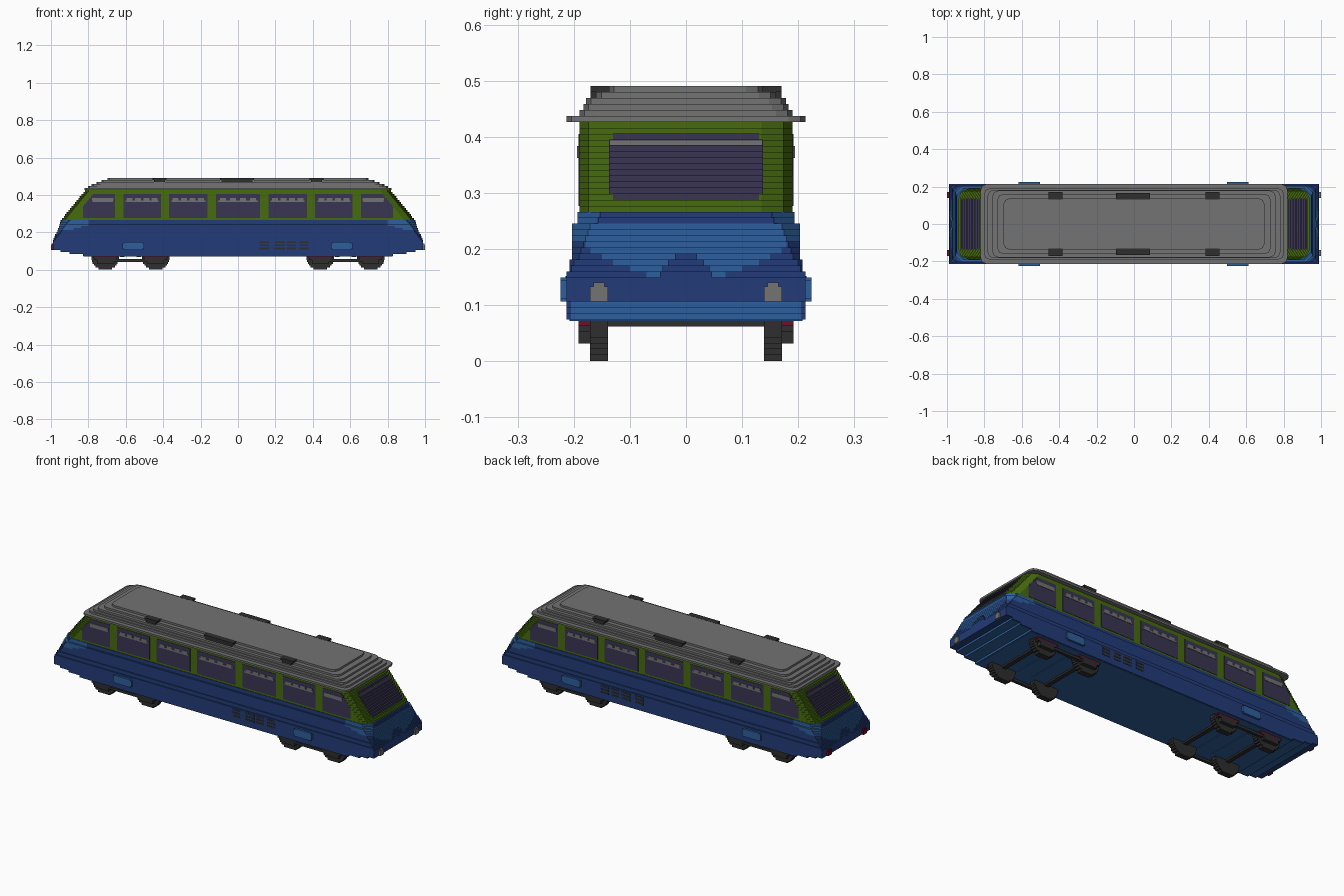
import bpy, math

cube = bpy.data.objects.get("Cube")
if cube:
    bpy.data.objects.remove(cube, do_unlink=True)

H = 0.49 / 46  # height of one step


def lin(c):
    return c / 12.92 if c <= 0.04045 else ((c + 0.055) / 1.055) ** 2.4


def material(name, rgb):
    m = bpy.data.materials.new(name)
    col = tuple(lin(v / 255) for v in rgb) + (1,)
    m.diffuse_color = col
    m.use_nodes = True
    m.node_tree.nodes["Principled BSDF"].inputs["Base Color"].default_value = col
    return m


MATS = {
    "navy": material("navy blue", (34, 60, 120)),
    "blue": material("mid blue", (45, 95, 156)),
    "green": material("leaf green", (70, 108, 14)),
    "grey": material("roof grey", (115, 115, 115)),
    "glass": material("purple glass", (57, 53, 82)),
    "black": material("charcoal", (46, 46, 46)),
    "red": material("dark red", (110, 14, 40)),
}


class Part:
    """Collects prisms into one mesh object."""

    def __init__(self, name):
        self.name, self.v, self.f, self.m, self.mats = name, [], [], [], []

    def prism(self, pts, z0, z1, mat):
        area = sum(a[0] * b[1] - b[0] * a[1] for a, b in zip(pts, pts[1:] + pts[:1]))
        if area < 0:
            pts = pts[::-1]
        n, b = len(pts), len(self.v)
        if mat not in self.mats:
            self.mats.append(mat)
        self.v += [(x, y, z) for z in (z0, z1) for x, y in pts]
        faces = [tuple(b + i for i in range(n))[::-1], tuple(b + n + i for i in range(n))]
        faces += [(b + i, b + (i + 1) % n, b + n + (i + 1) % n, b + n + i) for i in range(n)]
        self.f += faces
        self.m += [self.mats.index(mat)] * len(faces)

    def box(self, x0, x1, y0, y1, z0, z1, mat):
        self.prism([(x0, y0), (x1, y0), (x1, y1), (x0, y1)], z0, z1, mat)

    def build(self):
        me = bpy.data.meshes.new(self.name)
        me.from_pydata(self.v, [], self.f)
        for name in self.mats:
            me.materials.append(MATS[name])
        me.polygons.foreach_set("material_index", self.m)
        me.update()
        ob = bpy.data.objects.new(self.name, me)
        bpy.context.collection.objects.link(ob)
        return ob


def octagon(X, Y, c):
    """Rectangle in plan with stepped-off corners."""
    q = [(X, Y - c), (X - 0.3 * c, Y - 0.3 * c), (X - c, Y)]
    return (q + [(-x, y) for x, y in q[::-1]]
            + [(-x, -y) for x, y in q] + [(x, -y) for x, y in q[::-1]])


SIDES = (-1, 1)

# Blue lower body: navy middle, blue nose centre, navy nose corners
body = Part("lower_body")
skirt_x = {7: 0.83, 8: 0.90, 9: 0.95}
nose_y = {14: 0.07, 15: 0.10, 16: 0.13, 17: 0.15, 18: 0.17, 19: 0.185}
split_x = {20: 0.88, 21: 0.84, 22: 0.80}
for k in range(7, 25):
    z0, z1 = k * H, (k + 1) * H
    X = skirt_x.get(k, 0.99 - 0.0041 * max(0, k - 13))
    Y = 0.213 if k < 15 else 0.208 if k < 17 else 0.203 if k < 23 else 0.193
    c = max(0, k - 14) * 0.004
    xs = split_x.get(k, 0.80)
    body.box(-xs, xs, -Y, Y, z0, z1, "navy")
    yb = 0.205 if k < 10 else 0 if k < 14 else nose_y.get(k)
    for s in SIDES:
        if yb is None:  # all-blue nose
            body.prism([(s * xs, -Y), (s * (X - c), -Y), (s * X, c - Y),
                        (s * X, Y - c), (s * (X - c), Y), (s * xs, Y)], z0, z1, "blue")
            if k > 22:
                body.box(s * (X - 0.01), s * (X + 0.003), c - Y, Y - c, z0, z1, "navy")
            continue
        yb = min(yb, Y - c - 0.004)
        if yb > 0:
            body.box(s * xs, s * X, -yb, yb, z0, z1, "blue")
        for t in SIDES:
            body.prism([(s * xs, t * yb), (s * X, t * yb), (s * X, t * (Y - c)),
                        (s * (X - c - 0.001), t * Y), (s * xs, t * Y)], z0, z1, "navy")
        # raised navy hump in the middle of the nose
        if 14 <= k < 18:
            w = (0.046, 0.042, 0.032, 0.02)[k - 14]
            body.box(s * (X - 0.03), s * (X + 0.004), -w, w, z0, z1, "navy")
body.box(-0.825, 0.825, -0.208, 0.208, 7 * H - 0.003, 7 * H, "blue")
body.build()

# Green cabin with sloping rounded ends, windscreens and side glass
cabin, screens, glass = Part("cabin"), Part("windscreens"), Part("side_windows")
edges = [-0.83, -0.635, -0.39, -0.14, 0.14, 0.39, 0.635, 0.83]
windows = [(a + (0 if i == 0 else 0.022), b - (0 if i == 6 else 0.022))
           for i, (a, b) in enumerate(zip(edges, edges[1:]))]
for k in range(25, 40):
    z0, z1 = k * H, (k + 1) * H
    X = 0.94 - (k - 25) * 0.0088
    cabin.prism(octagon(X, 0.19, 0.055), z0, z1, "green")
    if 27 <= k < 38:
        w = 0.13 if k in (27, 37) else 0.137
        for s in SIDES:
            screens.box(s * (X - 0.012), s * (X + 0.002), -w, w, z0, z1 + 0.0006, "glass")
    if 26 <= k < 38:
        lim = min(0.83, X - 0.056)
        for a, b in windows:
            for s in SIDES:
                glass.box(max(a, -lim), min(b, lim), s * 0.188, s * 0.192, z0, z1, "glass")
# grey blind bar on each windscreen
for s in SIDES:
    xb = 0.94 - 11 * 0.0088
    screens.box(s * (xb - 0.01), s * (xb + 0.004), -0.135, 0.135, 36 * H + 0.002, 37 * H - 0.001, "grey")
# grey sliding-vent frames at the top of the side windows
for a, b in windows:
    a, b = max(a, -0.79) + 0.012, min(b, 0.79) - 0.012
    for s in SIDES:
        glass.box(a, b, s * 0.19, s * 0.194, 34 * H, 34.8 * H, "grey")
        for i in range(4):
            m = a + (b - a) * (i + 0.5) / 4
            glass.box(m - 0.016, m + 0.016, s * 0.19, s * 0.194, 34.8 * H, 36 * H, "grey")
for p in (cabin, screens, glass):
    p.build()

# Stepped roof
roof = Part("roof")
for i, (X, Y) in enumerate([(0.82, 0.213), (0.802, 0.19), (0.782, 0.183),
                            (0.757, 0.178), (0.73, 0.16), (0.697, 0.137)]):
    roof.prism(octagon(X, Y, 0.03), (40 + i) * H, (41 + i) * H, "grey")
roof.build()

# Black roof vents
vents = Part("roof_vents")
for s in SIDES:
    for x, w, y in ((-0.42, 0.038, 0.17), (0.42, 0.038, 0.17), (-0.005, 0.09, 0.165)):
        vents.box(x - w, x + w, s * 0.132, s * y, 45 * H, 46 * H + 0.0005, "black")
        vents.box(x - w + 0.008, x + w - 0.008, s * 0.14, s * y, 44 * H, 45 * H, "black")
vents.build()

# Side hatches and slotted grilles
trim = Part("side_trim")
for s in SIDES:
    for x in (-0.56, 0.555):
        trim.box(x - 0.057, x + 0.057, s * 0.21, s * 0.224, 10.5 * H, 13.5 * H, "blue")
        trim.box(x - 0.05, x + 0.05, s * 0.21, s * 0.224, 10 * H, 14 * H, "blue")
    for x0, x1 in ((0.115, 0.165), (0.195, 0.25), (0.262, 0.31), (0.328, 0.378)):
        for i in range(3):
            z = (10.2 + 1.6 * i) * H
            trim.box(x0, x1, s * 0.21, s * 0.2145, z, z + 0.0095, "black")
trim.build()

# Head lamps (+x) and tail lamps (-x)
for s, name, mat in ((1, "head_lamps", "grey"), (-1, "tail_lamps", "red")):
    lamps = Part(name)
    for t in SIDES:
        lamps.box(s * 0.975, s * 1.0, t * 0.139, t * 0.171, 10 * H, 12.5 * H, mat)
        lamps.box(s * 0.975, s * 0.998, t * 0.145, t * 0.165, 12.5 * H, 13.2 * H, mat)
    lamps.build()

# Bogies: stepped wheels, axles, side frames and red springs
bogies = Part("bogies")
for s in SIDES:
    for x in (s * 0.44, s * 0.71):
        for t in SIDES:
            for k in range(7):
                r = math.sqrt(0.0745 ** 2 - (0.07 - (k + 0.5) * H) ** 2)
                bogies.box(x - r, x + r, t * 0.139, t * 0.171, k * H, (k + 1) * H, "black")
            bogies.box(x - 0.045, x + 0.045, t * 0.17, t * 0.192, 3 * H, 5 * H, "black")
            bogies.box(x - 0.06, x + 0.06, t * 0.17, t * 0.192, 5 * H, 6 * H, "black")
            bogies.box(x - 0.065, x + 0.065, t * 0.17, t * 0.192, 6 * H, 7 * H, "red")
        bogies.box(x - 0.012, x + 0.012, -0.14, 0.14, 5.8 * H, 7 * H, "black")
    for t in SIDES:
        bogies.box(s * 0.48, s * 0.67, t * 0.172, t * 0.188, 4 * H, 5.3 * H, "black")
    for x in (0.53, 0.62):
        bogies.box(s * x - 0.012, s * x + 0.012, -0.13, 0.13, 6.4 * H, 7 * H, "blue")
bogies.build()
